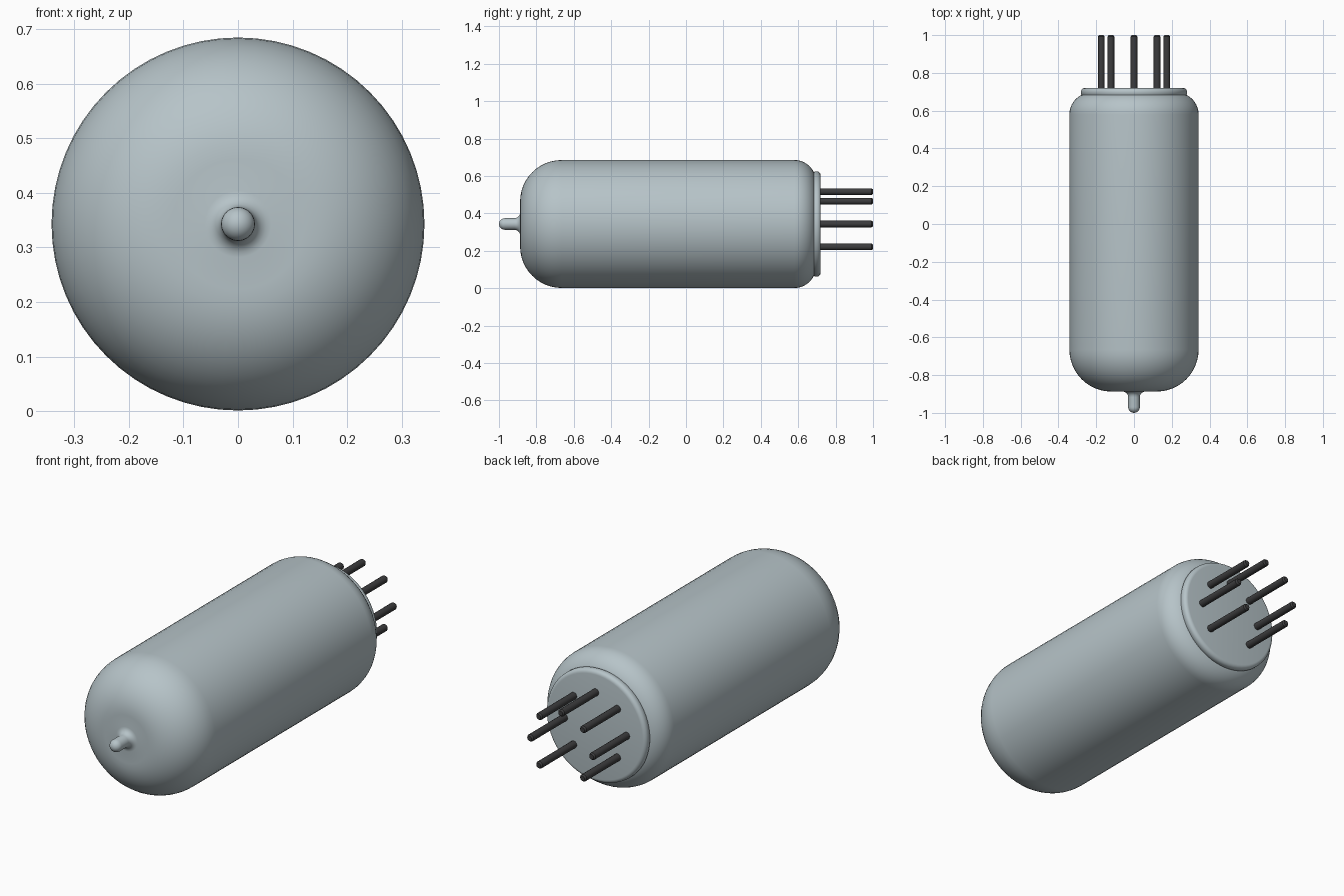
import bpy, bmesh, math

if "Cube" in bpy.data.objects:
    bpy.data.objects.remove(bpy.data.objects["Cube"])

AXIS_Z = 0.343   # height of the tube's long axis
R = 0.342        # envelope radius


def material(name, color):
    m = bpy.data.materials.new(name)
    m.use_nodes = True
    m.diffuse_color = color
    m.node_tree.nodes["Principled BSDF"].inputs["Base Color"].default_value = color
    return m


def arc(r0, y0, rad, a0, a1, n):
    """Profile points (radius, y) on an arc, angles in degrees from the radial direction."""
    angles = [math.radians(a0 + (a1 - a0) * i / n) for i in range(n + 1)]
    return [(r0 + rad * math.cos(a), y0 + rad * math.sin(a)) for a in angles]


def lathe(name, profile, mat, segments, x=0.0, z=AXIS_Z):
    """Turn a (radius, y) profile around an axis parallel to y."""
    bm = bmesh.new()
    rings = []
    for r, y in profile:
        if r < 1e-4:
            rings.append([bm.verts.new((0, y, 0))] * segments)
        else:
            rings.append([bm.verts.new((r * math.cos(t), y, r * math.sin(t)))
                          for t in (2 * math.pi * i / segments for i in range(segments))])
    for a, b in zip(rings, rings[1:]):
        for i in range(segments):
            j = (i + 1) % segments
            corners = list(dict.fromkeys((a[i], a[j], b[j], b[i])))
            bm.faces.new(corners)
    bmesh.ops.recalc_face_normals(bm, faces=bm.faces)
    mesh = bpy.data.meshes.new(name)
    bm.to_mesh(mesh)
    bm.free()
    mesh.materials.append(mat)
    ob = bpy.data.objects.new(name, mesh)
    ob.location = (x, 0, z)
    bpy.context.collection.objects.link(ob)
    bpy.ops.object.select_all(action='DESELECT')
    ob.select_set(True)
    bpy.context.view_layer.objects.active = ob
    bpy.ops.object.shade_smooth_by_angle(angle=math.radians(35))
    return ob


glass = material("pale blue grey glass", (0.47, 0.55, 0.58, 1))
metal = material("dark pin metal", (0.045, 0.045, 0.047, 1))

# Glass envelope: sealed tip, flared neck, domed front, straight wall, rear shoulder
envelope = arc(0, -0.969, 0.031, -90, 0, 6)
envelope += arc(0.061, -0.917, 0.030, 180, 90, 5)
envelope += arc(R - 0.222, -0.665, 0.222, -90, 0, 12)
envelope += arc(R - 0.115, 0.58, 0.115, 0, 68, 8)
envelope += [(0.262, 0.687), (0, 0.687)]
lathe("glass_envelope", envelope, glass, 64)

# Base disc with a rounded rim
base = [(0, 0.67), (0.27, 0.67), (0.281, 0.69)]
base += arc(0.261, 0.70, 0.02, 0, 90, 5) + [(0, 0.72)]
lathe("base_disc", base, glass, 64)

# Seven contact pins on a ring of eight places, with the lowest place left empty
pin = [(0, 0.70), (0.018, 0.70), (0.018, 0.992)] + [(0.012, 1.0), (0, 1.0)]
for k in range(7):
    a = math.radians(-45 + 45 * k)
    lathe(f"contact_pin_{k + 1}", pin, metal, 16,
          0.173 * math.cos(a), AXIS_Z + 0.173 * math.sin(a))
